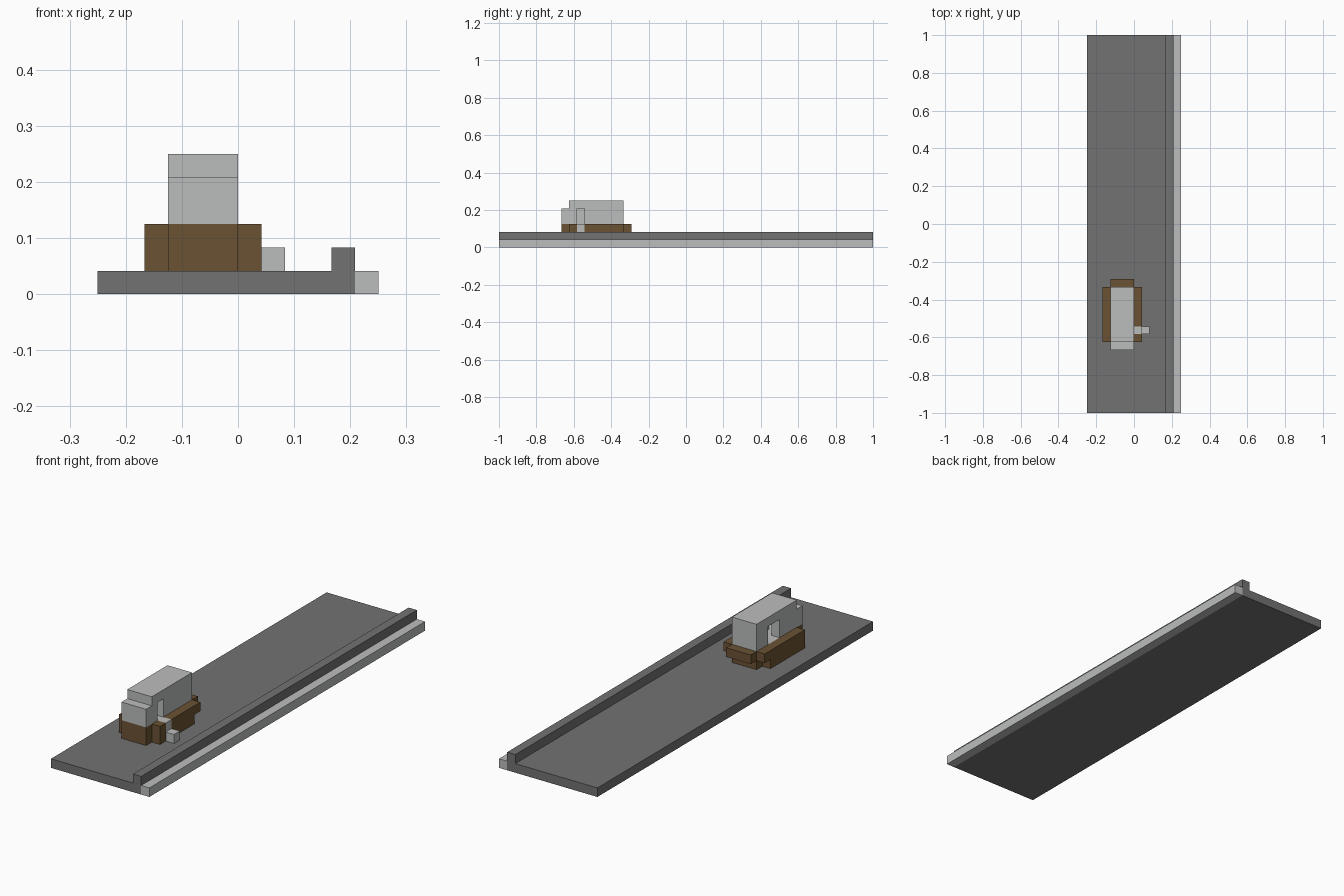
import bpy
import bmesh
from mathutils import Vector

cube = bpy.data.objects.get("Cube")
if cube:
    bpy.data.objects.remove(cube, do_unlink=True)

U = 1 / 24  # one grid block


def material(name, color):
    mat = bpy.data.materials.new(name)
    mat.use_nodes = True
    mat.diffuse_color = color
    mat.node_tree.nodes["Principled BSDF"].inputs["Base Color"].default_value = color
    return mat


asphalt = material("dark grey", (0.17, 0.17, 0.17, 1))
pale = material("pale grey", (0.50, 0.51, 0.505, 1))
brown = material("brown", (0.147, 0.084, 0.033, 1))


def blocks(name, mat, *boxes):
    """Join axis-aligned boxes, given as x, y and z ranges in blocks."""
    bm = bmesh.new()
    for ranges in boxes:
        low, high = (Vector(corner) * U for corner in zip(*ranges))
        verts = bmesh.ops.create_cube(bm, size=1)["verts"]
        for v in verts:
            v.co = (low + high) / 2 + v.co * (high - low)
    mesh = bpy.data.meshes.new(name)
    bm.to_mesh(mesh)
    bm.free()
    mesh.materials.append(mat)
    obj = bpy.data.objects.new(name, mesh)
    bpy.context.collection.objects.link(obj)
    return obj


def wall(name, xs, door):
    """Cabin side wall with a doorway and a lintel over it."""
    blocks(name, pale,
           (xs, (-15, door[0]), (3, 5)),
           (xs, (door[1], -8), (3, 5)),
           (xs, (-15, -8), (5, 5.5)))


# Ground slab, raised kerb and outer strip
length = (-24, 24)
blocks("ground_slab", asphalt, ((-6, 5), length, (0, 1)))
blocks("kerb", asphalt, ((4, 5), length, (1, 2)))
blocks("outer_strip", pale, ((5, 6), length, (0, 1)))

# Brown lower hull with nose and overhanging rear bumper
width = (-3, 0)
blocks("hull", brown, (width, (-15, -8), (1, 2.9)))
blocks("nose", brown, (width, (-16, -15), (1, 3)))
blocks("rear_bumper", brown, (width, (-8, -7), (2, 3)))

# Side skirts, stepped up at the rear; one is broken by the stairs
blocks("right_skirt", brown,
       ((-4, -3), (-15, -9), (1, 3)), ((-4, -3), (-9, -8), (2, 3)))
blocks("left_skirt_front", brown, ((0, 1), (-15, -14), (1, 3)))
blocks("left_skirt_rear", brown,
       ((0, 1), (-13, -9), (1, 3)), ((0, 1), (-9, -8), (2, 3)))

# Hollow cabin with a doorway on each side
blocks("cabin_floor", pale, (width, (-15, -8), (2.9, 3)))
wall("left_wall", (-1, 0), (-14, -13))
wall("right_wall", (-3, -2), (-12, -10))
blocks("cabin_front", pale, ((-2, -1), (-15, -14), (3, 5)))
blocks("cabin_back", pale, ((-2, -1), (-9, -8), (3, 5)))
blocks("roof", pale, (width, (-15, -8), (5, 6)))
blocks("hood", pale, (width, (-16, -15), (3, 5)))

# Stairs up to the left doorway
for i in range(2):
    blocks(f"step_{i + 1}", pale, ((1 - i, 2 - i), (-14, -13), (1, 2 + i)))
